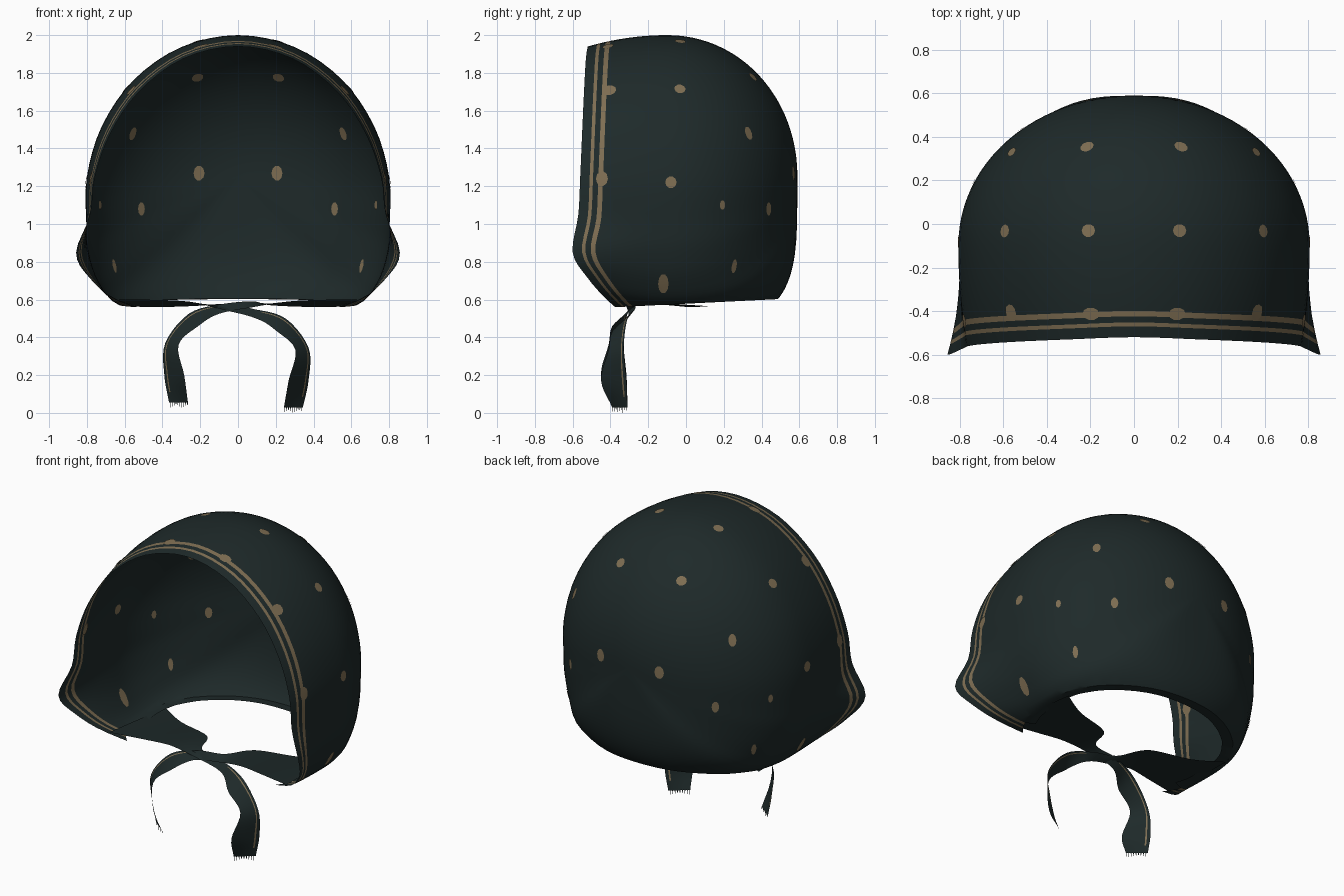
import bpy, bmesh, math
from mathutils import Vector
from mathutils.bvhtree import BVHTree

cube = bpy.data.objects.get("Cube")
if cube:
    bpy.data.objects.remove(cube, do_unlink=True)


def material(name, rgb):
    m = bpy.data.materials.new(name)
    m.use_nodes = True
    m.diffuse_color = (*rgb, 1)
    m.node_tree.nodes["Principled BSDF"].inputs["Base Color"].default_value = (*rgb, 1)
    return m


cloth = material("dark teal cloth", (0.0130, 0.0225, 0.0225))
tan = material("tan print", (0.21, 0.155, 0.085))


def finish(bm, name):
    me = bpy.data.meshes.new(name)
    bm.to_mesh(me)
    bm.free()
    ob = bpy.data.objects.new(name, me)
    bpy.context.collection.objects.link(ob)
    me.materials.append(cloth)
    me.materials.append(tan)
    bpy.ops.object.select_all(action='DESELECT')
    ob.select_set(True)
    bpy.context.view_layer.objects.active = ob
    bpy.ops.object.shade_smooth_by_angle(angle=math.radians(40))


def spline(pts, steps):
    """Smooth curve from the second point to the one before last."""
    out = []
    for a, b, c, d in zip(pts, pts[1:], pts[2:], pts[3:]):
        for k in range(steps):
            t = k / steps
            out.append(0.5 * (2 * b + (c - a) * t + (2 * a - 5 * b + 4 * c - d) * t ** 2
                              + (3 * b - a - 3 * c + d) * t ** 3))
    return out


def mirrored_ring(half):
    half = [Vector(p) for p in half]
    pts = half + [Vector((-p.x, p.y, p.z)) for p in half[-2:0:-1]]
    return spline([pts[-1]] + pts + pts[:2], 4)


def open_curve(points):
    pts = [Vector(p) for p in points]
    return spline([2 * pts[0] - pts[1]] + pts + [2 * pts[-1] - pts[-2]], 5) + [pts[-1]]


# Bonnet shell: front rim and widest section, from crown down to underside
MID_Y, BACK_Y, POLE_Z = -0.1, 0.59, 1.25
rim = mirrored_ring([
    (0, -.52, 1.94), (.29, -.53, 1.875), (.525, -.54, 1.70), (.675, -.55, 1.48),
    (.757, -.56, 1.25), (.782, -.57, 1.05), (.857, -.6, .85), (.79, -.525, .72),
    (.64, -.42, .6), (.3, -.3, .5), (0, -.28, .48)])
mid = mirrored_ring([(x, MID_Y, z) for x, z in (
    (0, 2), (.3, 1.937), (.55, 1.765), (.72, 1.52), (.8, 1.25), (.803, 1.0),
    (.79, .85), (.735, .69), (.62, .565), (.3, .49), (0, .47))])

hem = (0, .05, .068, .096, .121)         # distances of the printed bands from the rim
FRONT, BACK = 7, 24
columns = []
for r, m in zip(rim, mid):
    length = MID_Y - r.y
    s_values = [1 - d / length for d in hem]
    s_values += [s_values[-1] * (1 - k / FRONT) for k in range(1, FRONT + 1)]
    col = []
    for s in s_values:
        p = m + (r - m) * s ** 2
        p.y = MID_Y + (r.y - MID_Y) * s
        col.append(p)
    # fuller curve towards the middle of the nape than over the crown and sides
    low = max(0, POLE_Z - m.z) / .78
    n = 2.03 + 1.97 * low ** 3 * (1 - (m.x / .82) ** 2)
    for k in range(1, BACK + 1):
        f = math.sin(math.pi / 2 * k / BACK)
        scale = max(0, 1 - f ** n) ** (1 / n)
        col.append(Vector((m.x * scale, MID_Y + (BACK_Y - MID_Y) * f,
                           POLE_Z + (m.z - POLE_Z) * scale)))
    columns.append(col)

bm = bmesh.new()
grid = [[bm.verts.new(p) for p in col] for col in columns]
for i in range(len(grid)):
    a, b = grid[i - 1], grid[i]
    for j in range(len(a) - 1):
        f = bm.faces.new((a[j], b[j], b[j + 1], a[j + 1]))
        f.material_index = 1 if j in (1, 3) else 0
bmesh.ops.remove_doubles(bm, verts=bm.verts, dist=0.0005)
# open neck, rising slightly to the nape
cut = bmesh.ops.bisect_plane(bm, geom=bm.verts[:] + bm.edges[:] + bm.faces[:],
                             plane_co=(0, -.2, .568), plane_no=(0, .05, -1), clear_outer=True)
bmesh.ops.recalc_face_normals(bm, faces=bm.faces)
bm.normal_update()
tree = BVHTree.FromBMesh(bm)
# hem folded in around the neck
neck = [e for e in cut["geom_cut"] if isinstance(e, bmesh.types.BMEdge)
        and min(v.co.y for v in e.verts) > -.3]
fold = bmesh.ops.extrude_edge_only(bm, edges=neck)
for v in fold["geom"]:
    if isinstance(v, bmesh.types.BMVert):
        inward = Vector((-v.co.x, -.05 - v.co.y, 0)).normalized()
        v.co += inward * .065 + Vector((0, 0, .004))
for f in bm.faces:
    if f.calc_center_median().y > -.2:
        f.material_index = 0
bmesh.ops.recalc_face_normals(bm, faces=bm.faces)
finish(bm, "bonnet_shell")

# Printed dots: thin patches hugging both sides of the shell
dots = [((.21, -.03, 1.97), .032, .03), ((.61, -.03, 1.73), .03, .03),
        ((.8, -.08, 1.22), .03, .032), ((.22, .365, 1.79), .032, .03),
        ((.58, .35, 1.49), .024, .038), ((.21, .58, 1.27), .03, .04),
        ((.51, .43, 1.08), .022, .036), ((.74, -.12, .68), .028, .06),
        ((.68, .27, .77), .016, .038), ((.2, -.415, 1.95), .04, .03),
        ((.58, -.41, 1.72), .038, .035), ((.78, -.445, 1.24), .032, .04),
        ((.75, .2, 1.1), .016, .026)]
bm = bmesh.new()
for side in (1, -1):
    for (x, y, z), across, tall in dots:
        c, nrm, _, _ = tree.find_nearest(Vector((x * side, y, z)))
        pole = Vector((0, 0, 1)) if abs(nrm.z) < .9 else Vector((0, 1, 0))
        u = pole.cross(nrm).normalized()
        v = nrm.cross(u)
        for lift in (.004, -.004):
            ring = []
            for k in range(10):
                t = math.tau * k / 10
                p, q, _, _ = tree.find_nearest(c + u * across * math.cos(t) + v * tall * math.sin(t))
                ring.append(bm.verts.new(p + q * lift))
            centre = bm.verts.new(c + nrm * lift)
            for k in range(10):
                tri = (ring[k - 1], ring[k], centre)
                bm.faces.new(tri if lift > 0 else tri[::-1]).material_index = 1
finish(bm, "printed_dots")

# Pointed chin flap running into a crossing tie: front and back edge of the cloth
front_edge = [(.63, -.41, .6), (.42, -.37, .598), (.25, -.33, .588), (.08, -.31, .56),
              (-.1, -.31, .525), (-.21, -.39, .46), (-.315, -.41, .36), (-.285, -.45, .2),
              (-.265, -.39, .055)]
back_edge = [(.6, .12, .565), (.42, .02, .56), (.17, -.07, .57), (.08, -.25, .59),
             (-.09, -.27, .575), (-.26, -.31, .525), (-.385, -.33, .37), (-.39, -.315, .2),
             (-.365, -.31, .055)]
widths = (0, .3, .55, .82, .88, 1)


def tie(name, side, drop, inset):
    bm = bmesh.new()
    rows = []
    for k, (a, b) in enumerate(zip(open_curve(front_edge), open_curve(back_edge))):
        along = min(1, max(0, (k - 10) / 10))
        shift = Vector((inset * max(0, k - 20) / 20, 0, -drop * along))
        row = []
        for w in widths:
            p = a.lerp(b, w) + shift
            row.append(bm.verts.new((p.x * side, p.y, p.z)))
        rows.append(row)
    for k, (r, s) in enumerate(zip(rows, rows[1:])):
        for j in range(len(widths) - 1):
            f = bm.faces.new((r[j], r[j + 1], s[j + 1], s[j]))
            f.material_index = 1 if j == 3 and 20 < k < 38 else 0
    # frayed threads at the end
    a, b = rows[-1][0].co.copy(), rows[-1][-1].co.copy()
    for k in range(9):
        p = a.lerp(b, k / 9)
        q = a.lerp(b, (k + .4) / 9)
        tip = (p + q) / 2 - Vector((0, 0, .028))
        bm.faces.new([bm.verts.new(c) for c in (p, q, tip)])
    bmesh.ops.recalc_face_normals(bm, faces=bm.faces)
    finish(bm, name)


tie("left_chin_tie", 1, 0, 0)
tie("right_chin_tie", -1, .027, .022)
